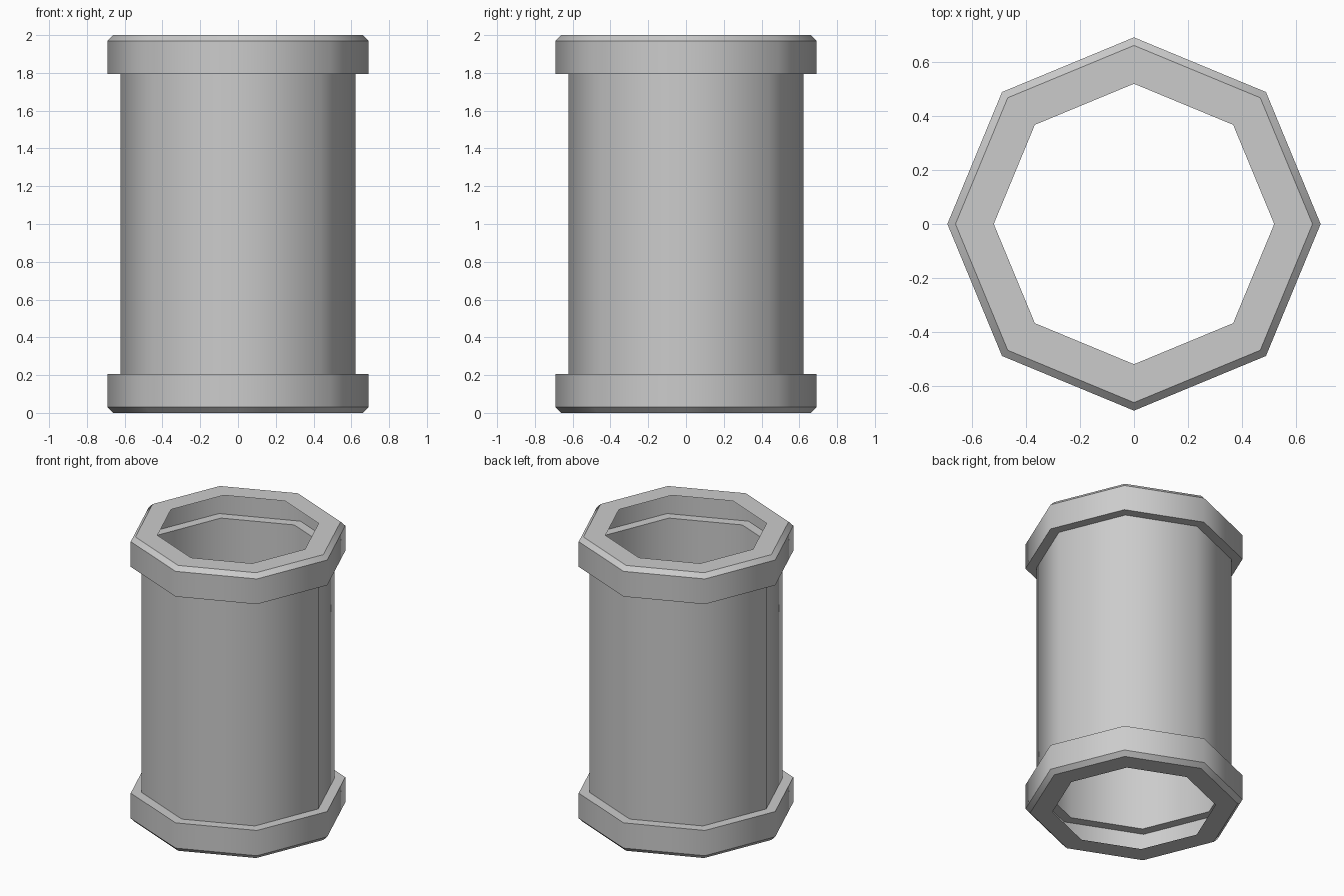
import bpy, math

if "Cube" in bpy.data.objects:
    bpy.data.objects.remove(bpy.data.objects["Cube"])

SIDES = 8

# Outer shell profile (radius, height): open rim, bevelled collar, tube; mirrored for the top
lower = [(0.52, 0.0), (0.662, 0.0), (0.692, 0.03), (0.692, 0.207), (0.623, 0.207)]
profile = lower + [(r, 2.0 - z) for r, z in reversed(lower)]

# Spin the profile into octagonal rings
verts = [(r * math.cos(math.tau * i / SIDES), r * math.sin(math.tau * i / SIDES), z)
         for r, z in profile for i in range(SIDES)]
faces = [(k * SIDES + i, k * SIDES + (i + 1) % SIDES,
          (k + 1) * SIDES + (i + 1) % SIDES, (k + 1) * SIDES + i)
         for k in range(len(profile) - 1) for i in range(SIDES)]

mesh = bpy.data.meshes.new("pipe_section")
mesh.from_pydata(verts, [], faces)
mesh.update()
pipe = bpy.data.objects.new("pipe_section", mesh)
bpy.context.collection.objects.link(pipe)

# Smooth around the tube, crisp along every profile corner
for face in mesh.polygons:
    face.use_smooth = True
for edge in mesh.edges:
    a, b = edge.vertices
    edge.use_edge_sharp = a // SIDES == b // SIDES
